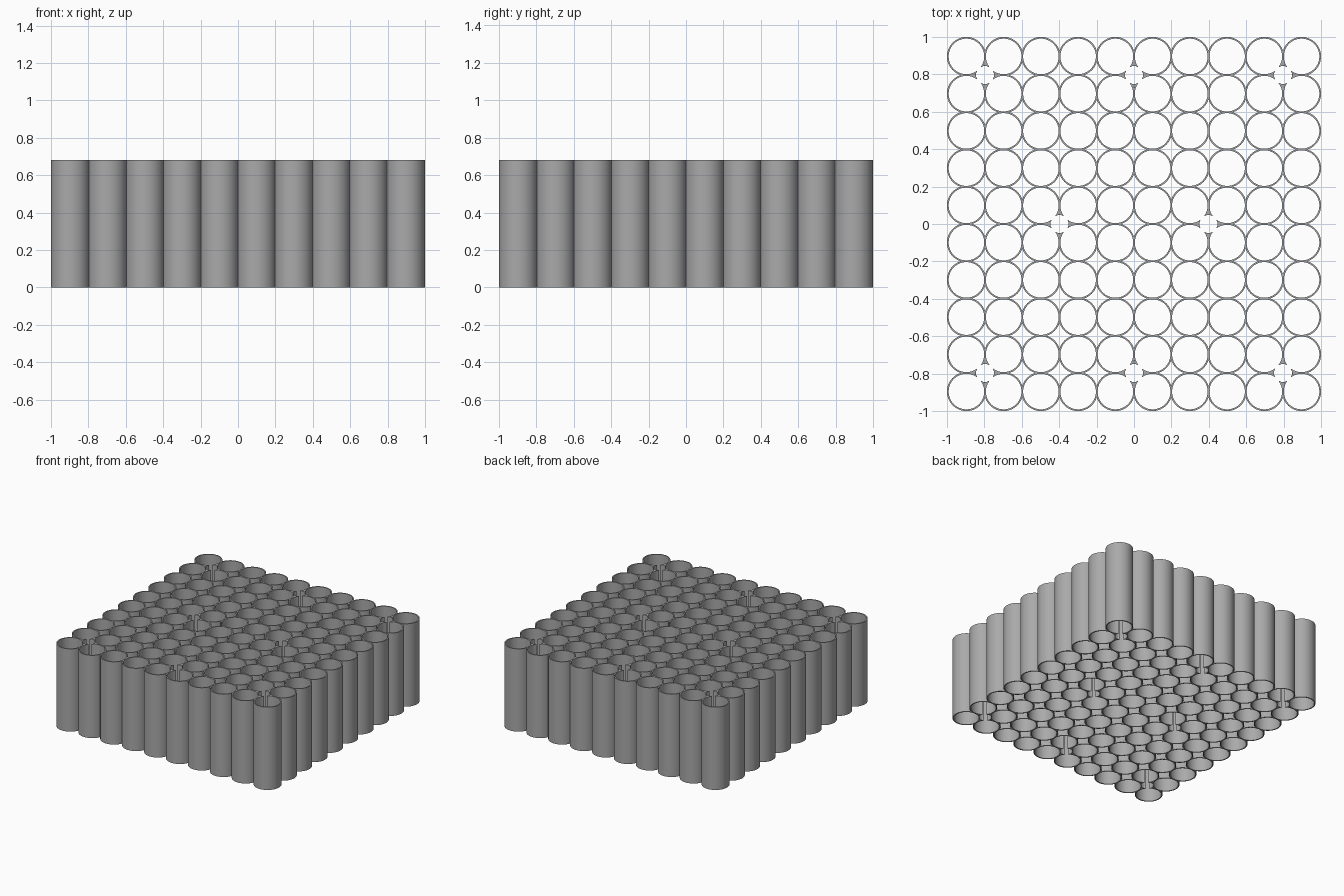
import bpy, bmesh, math
from math import cos, sin, acos, asin, sqrt, pi

cube = bpy.data.objects.get("Cube")
if cube:
    bpy.data.objects.remove(cube, do_unlink=True)

COUNT, HEIGHT = 10, 0.68
WALL = 0.009
OUTER = (2 + (COUNT - 1) * WALL) / (2 * COUNT)
INNER = OUTER - WALL
PITCH = 2 * OUTER - WALL
HOLE = 0.048                      # screw hole between four tubes
DIAG = PITCH / sqrt(2)            # tube centre to screw hole centre
SIDES = 64

grey = bpy.data.materials.new("plain grey")
grey.use_nodes = True
grey.diffuse_color = (0.4, 0.4, 0.4, 1)
grey.node_tree.nodes["Principled BSDF"].inputs["Base Color"].default_value = (0.4, 0.4, 0.4, 1)


def finish(bm, name):
    bmesh.ops.recalc_face_normals(bm, faces=bm.faces)
    mesh = bpy.data.meshes.new(name)
    bm.to_mesh(mesh)
    bm.free()
    mesh.materials.append(grey)
    return mesh


def extrude_up(bm, faces):
    top = bmesh.ops.extrude_face_region(bm, geom=faces)["geom"]
    verts = [v for v in top if isinstance(v, bmesh.types.BMVert)]
    bmesh.ops.translate(bm, verts=verts, vec=(0, 0, HEIGHT))


def cut_angle(radius):
    """Half angle that the screw hole removes from a ring."""
    return acos((DIAG**2 + radius**2 - HOLE**2) / (2 * DIAG * radius))


def tube_mesh(name, notched):
    """Ring of constant wall; the notch faces +x."""
    bm = bmesh.new()
    rings = []
    for radius in (INNER, OUTER):
        gap = cut_angle(radius) if notched else 0
        steps = SIDES + 1 if notched else SIDES
        angles = [gap + (2 * pi - 2 * gap) * i / SIDES for i in range(steps)]
        rings.append([bm.verts.new((radius * cos(a), radius * sin(a), 0)) for a in angles])
    inner, outer = rings
    faces = []
    for i in range(SIDES):
        j = (i + 1) % len(inner)
        faces.append(bm.faces.new((inner[i], outer[i], outer[j], inner[j])))
    extrude_up(bm, faces)
    return finish(bm, name)


def web_mesh(name):
    """Sliver that fills the gap between two tubes outside the screw hole."""
    bm = bmesh.new()
    half = PITCH / 2
    angle = cut_angle(OUTER)
    turn = pi * 5 / 4
    start = half + OUTER * cos(turn + angle), half + OUTER * sin(turn + angle)
    tip = half - sqrt(OUTER**2 - half**2)
    steps = 8
    side = []
    for i in range(steps):
        x = start[0] + (tip - start[0]) * i / steps
        side.append((x, half - sqrt(OUTER**2 - (x - half)**2)))
    spread = asin(start[1] / HOLE)
    arc = [(HOLE * cos(a), HOLE * sin(a))
           for a in (spread * k / 3 for k in (-2, -1, 0, 1, 2))]
    outline = side + [(tip, 0)] + [(x, -y) for x, y in reversed(side)] + arc
    face = bm.faces.new([bm.verts.new((x, y, 0)) for x, y in outline])
    extrude_up(bm, [face])
    return finish(bm, name)


def place(name, mesh, x, y, angle=0):
    obj = bpy.data.objects.new(name, mesh)
    obj.location = (x, y, 0)
    obj.rotation_euler.z = angle
    bpy.context.collection.objects.link(obj)
    return obj


plain = tube_mesh("plain_tube", False)
notched = tube_mesh("notched_tube", True)
web = web_mesh("screw_web")

# Screw hole positions, counted in tube pitches from the centre
holes = [(i, j) for i in (-4, 0, 4) for j in (-4, 4)] + [(-2, 0), (2, 0)]

# Tube grid, with tubes opened toward a neighbouring screw hole
objects = []
middle = (COUNT - 1) / 2
for col in range(COUNT):
    for row in range(COUNT):
        u, v = col - middle, row - middle
        near = [h for h in holes if abs(h[0] - u) < 1 and abs(h[1] - v) < 1]
        if near:
            angle = math.atan2(near[0][1] - v, near[0][0] - u)
            objects.append(place("notched_tube", notched, u * PITCH, v * PITCH, angle))
        else:
            objects.append(place("tube", plain, u * PITCH, v * PITCH))

# Four webs around each screw hole
for i, j in holes:
    for k in range(4):
        objects.append(place("screw_web", web, i * PITCH, j * PITCH, k * pi / 2))

# Smooth walls with crisp rims
for mesh in (plain, notched, web):
    mesh.polygons.foreach_set("use_smooth", [True] * len(mesh.polygons))
    mesh.set_sharp_from_angle(angle=math.radians(35))
